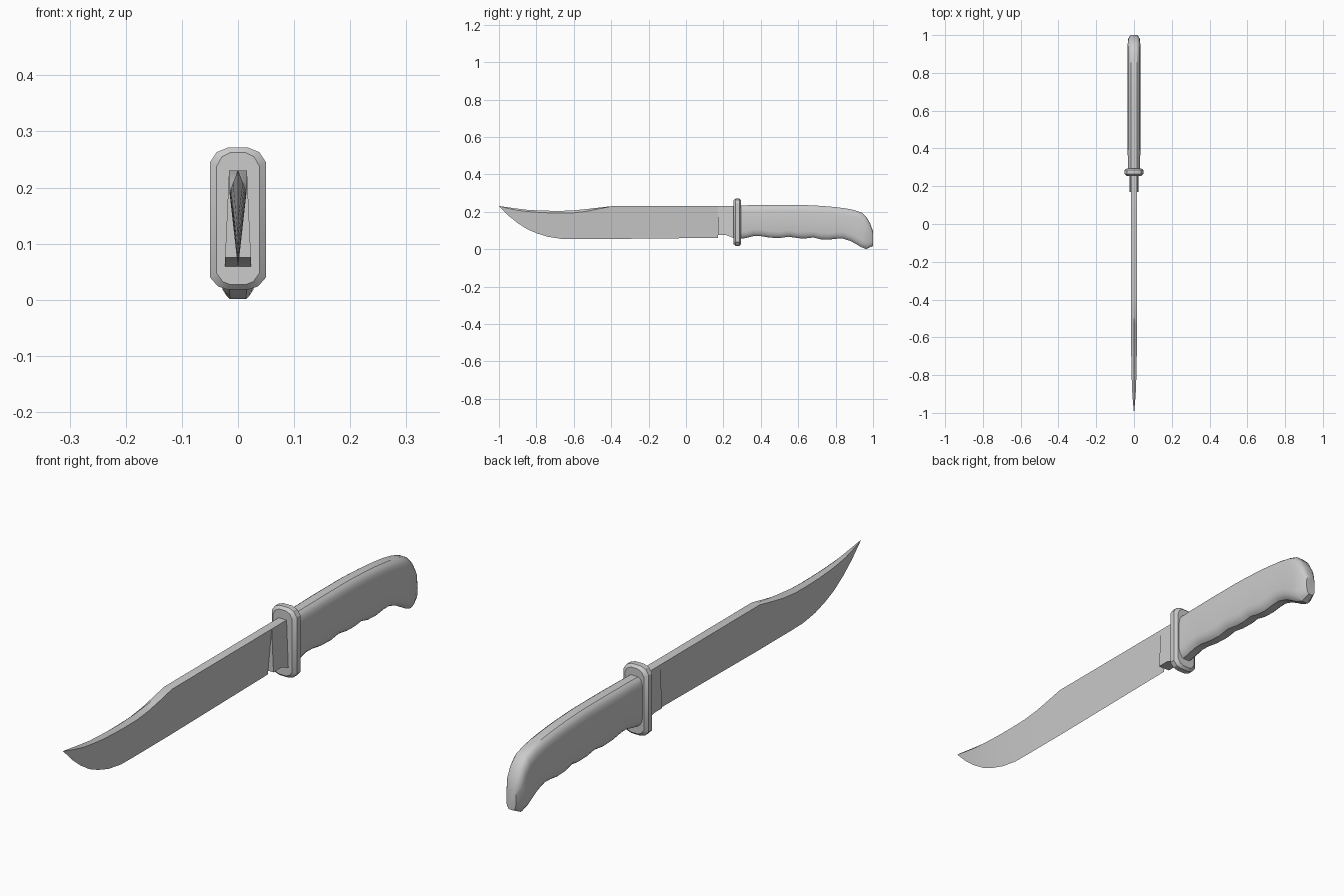
import bpy, bmesh, math


def loft(name, rings, angle=30):
    """Skin a series of equally sized closed rings and cap both ends."""
    bm = bmesh.new()
    loops = [[bm.verts.new(p) for p in ring] for ring in rings]
    n = len(loops[0])
    for a, b in zip(loops, loops[1:]):
        for i in range(n):
            j = (i + 1) % n
            bm.faces.new((a[i], a[j], b[j], b[i]))
    bm.faces.new(loops[0])
    bm.faces.new(loops[-1])
    bmesh.ops.remove_doubles(bm, verts=bm.verts, dist=1e-5)
    bmesh.ops.recalc_face_normals(bm, faces=bm.faces)
    mesh = bpy.data.meshes.new(name)
    bm.to_mesh(mesh)
    bm.free()
    ob = bpy.data.objects.new(name, mesh)
    bpy.context.collection.objects.link(ob)
    bpy.ops.object.select_all(action='DESELECT')
    ob.select_set(True)
    bpy.context.view_layer.objects.active = ob
    bpy.ops.object.shade_smooth_by_angle(angle=math.radians(angle))
    return ob


# Blade: wedge section, with a dipped clip point (y, edge z, side z, spine z, half width)
blade = [
    (-1.0, .230, .2305, .231, .0005), (-.95, .180, .218, .224, .005),
    (-.90, .140, .208, .217, .009), (-.85, .108, .202, .211, .011),
    (-.80, .086, .198, .208, .013), (-.74, .067, .195, .206, .014),
    (-.67, .056, .194, .205, .015), (-.60, .055, .195, .208, .0155),
    (-.53, .055, .203, .215, .016), (-.47, .055, .215, .222, .016),
    (-.40, .055, .230, .230, .016), (.17, .061, .230, .230, .016)]
loft("blade", [[(0, y, e), (w, y, s), (0, y, t), (-w, y, s)]
               for y, e, s, t, w in blade], 25)

# Thick block between the blade and the guard
loft("ricasso", [[(-.016, y, .23), (.016, y, .23), (.023, y, z), (-.023, y, z)]
                 for y, z in ((.17, .075), (.215, .075), (.24, .066), (.26, .057))])

# Guard: chamfered plate with rounded corners
half = [(.018, .271), (.038, .263), (.05, .245), (.05, .04), (.036, .024), (.018, .018)]
outline = half + [(-x, z) for x, z in reversed(half)]
loft("guard", [[(x * sx, y, .1445 + (z - .1445) * sz) for x, z in outline]
               for y, sx, sz in ((.255, .76, .93), (.265, 1, 1), (.285, 1, 1), (.295, .76, .93))])

# Grip: tilted rounded sections (top y, top z, bottom y, bottom z, half width)
grip = [
    (.28, .234, .28, .054, .033), (.32, .235, .32, .060, .033),
    (.36, .236, .36, .070, .033), (.40, .236, .40, .070, .034),
    (.45, .237, .45, .062, .034), (.50, .237, .50, .060, .034),
    (.55, .237, .55, .067, .034), (.60, .237, .60, .059, .034),
    (.64, .236, .64, .058, .034), (.68, .234, .68, .063, .034),
    (.72, .232, .72, .053, .034), (.76, .229, .76, .051, .034),
    (.80, .225, .80, .056, .034), (.85, .219, .84, .057, .034),
    (.90, .209, .88, .044, .034), (.94, .196, .912, .026, .034),
    (.965, .172, .937, .011, .033), (.985, .138, .965, .001, .031),
    (1.0, .095, 1.0, .018, .019)]
rings = []
for ty, tz, by, bz, w in grip:
    length = math.hypot(by - ty, bz - tz)
    c = min(1, length / .12)
    side = [(.0, .45), (.006 * c, .70), (.017 * c, .90), (.035 * c, 1),
            (length - .035 * c, 1), (length - .017 * c, .88), (length - .006 * c, .66), (length, .45)]
    right = [(w * k, ty + (by - ty) * d / length, tz + (bz - tz) * d / length) for d, k in side]
    rings.append(right + [(-x, y, z) for x, y, z in reversed(right)])
loft("grip", rings, 35)
